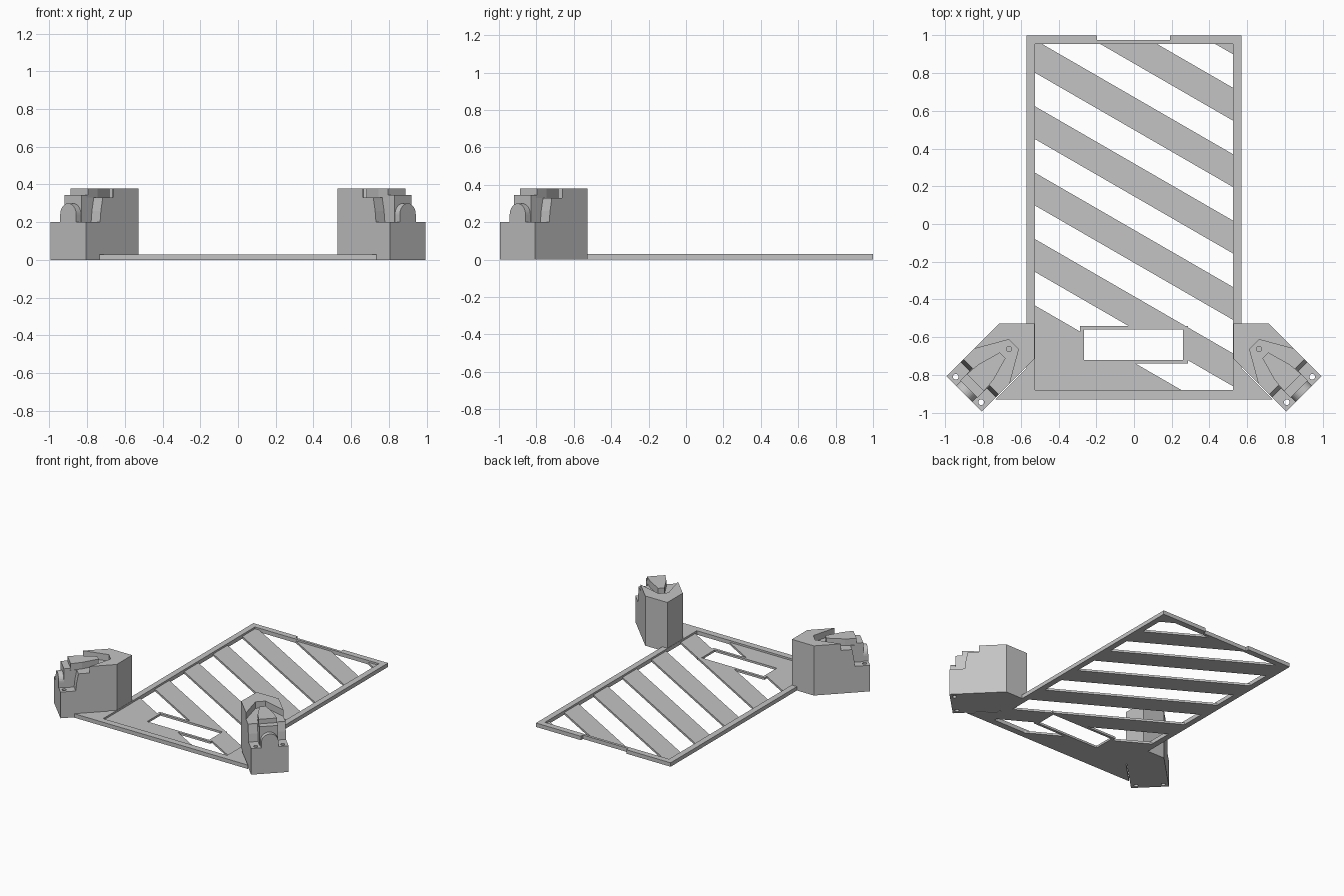
import bpy, bmesh, math
from mathutils import Matrix

if "Cube" in bpy.data.objects:
    bpy.data.objects.remove(bpy.data.objects["Cube"])

grey = bpy.data.materials.new("light grey plastic")
grey.use_nodes = True
colour = (0.55, 0.55, 0.55, 1)
grey.diffuse_color = colour
grey.node_tree.nodes["Principled BSDF"].inputs["Base Color"].default_value = colour


def prism(name, pts, lo, hi, axis="z"):
    """Extrude a 2D profile; axis z takes (x, y), y takes (x, z), x takes (y, z)."""
    place = {"z": lambda a, b, c: (a, b, c),
             "y": lambda a, b, c: (a, c, b),
             "x": lambda a, b, c: (c, a, b)}[axis]
    bm = bmesh.new()
    low = [bm.verts.new(place(a, b, lo)) for a, b in pts]
    high = [bm.verts.new(place(a, b, hi)) for a, b in pts]
    bm.faces.new(low)
    bm.faces.new(high)
    for i in range(len(pts)):
        j = (i + 1) % len(pts)
        bm.faces.new((low[i], low[j], high[j], high[i]))
    bmesh.ops.recalc_face_normals(bm, faces=bm.faces)
    mesh = bpy.data.meshes.new(name)
    bm.to_mesh(mesh)
    bm.free()
    mesh.materials.append(grey)
    obj = bpy.data.objects.new(name, mesh)
    bpy.context.collection.objects.link(obj)
    return obj


def rect(x0, x1, y0, y1):
    return [(x0, y0), (x1, y0), (x1, y1), (x0, y1)]


def circle(cx, cy, r, n=16):
    return [(cx + r * math.cos(math.tau * i / n), cy + r * math.sin(math.tau * i / n))
            for i in range(n)]


def both_sides(half):
    """Close a half outline by mirroring it across the second axis."""
    return half + [(a, -b) for a, b in reversed(half)]


def cut(obj, cutter):
    cutter.hide_render = True
    mod = obj.modifiers.new("cut", "BOOLEAN")
    mod.operation = "DIFFERENCE"
    mod.solver = "EXACT"
    mod.object = cutter
    bpy.context.view_layer.objects.active = obj
    bpy.ops.object.modifier_apply(modifier=mod.name)
    bpy.data.objects.remove(cutter)


# Base frame, widening to the towers at the front
IN_X, IN_Y0, IN_Y1 = 0.525, -0.88, 0.955
frame = prism("base_frame", [(-0.57, 1), (-0.57, -0.765), (-0.735, -0.93),
                             (0.735, -0.93), (0.57, -0.765), (0.57, 1)], 0, 0.03)
cut(frame, prism("opening", rect(-IN_X, IN_X, IN_Y0, IN_Y1), -0.1, 0.1))
cut(frame, prism("notch", rect(-0.195, 0.19, 0.975, 1.1), -0.1, 0.1))

# Thin panel with diagonal gaps and a rimmed window
panel = prism("slatted_panel", rect(-0.535, 0.535, IN_Y0 - 0.01, IN_Y1 + 0.01), 0, 0.016)
slope = -math.tan(math.radians(30))
for k in range(-2, 4):
    top = 0.45 + 0.352 * k
    end = top + slope * 2 * IN_X
    gap = prism("gap", [(-IN_X, top), (IN_X, end), (IN_X, end - 0.178),
                        (-IN_X, top - 0.178)], -0.1, 0.1)
    cut(gap, prism("window_rim", rect(-0.285, 0.285, -0.74, -0.54), -0.2, 0.2))
    if gap.data.polygons:
        cut(panel, gap)
cut(panel, prism("window", rect(-0.265, 0.26, -0.72, -0.56), -0.1, 0.1))


# Corner tower, modelled along +x and turned to its corner
def tower(side, angle):
    body = prism(side + "_tower", [(0.746, 0), (0.877, -0.132), (1.273, -0.132),
                                   (1.273, 0.132), (0.877, 0.132)], 0, 0.38)
    # channel round the central island
    cut(body, prism("channel", both_sides(
        [(0.985, 0.022), (1.11, 0.057), (1.2, 0.065), (1.2, 0.15),
         (1.1, 0.15), (0.903, 0.036)][::-1]), 0.33, 0.5))
    # stepped nose
    cut(body, prism("nose_step", [(1.19, 0.345), (1.19, 0.5), (1.4, 0.5), (1.4, 0.2),
                                  (1.237, 0.2), (1.237, 0.345)], -0.2, 0.2, "y"))
    for s in (-1, 1):
        # curved shoulder down to the screw ledge
        cut(body, prism("shoulder", [(1.166, 0.2), (1.16, 0.26), (1.148, 0.32), (1.13, 0.5),
                                     (1.4, 0.5), (1.4, 0.2)],
                        *sorted((s * 0.065, s * 0.2)), "y"))
        cut(body, prism("screw_hole", circle(1.241, s * 0.095, 0.015), -0.1, 0.5))
    cut(body, prism("pin_hole", circle(0.937, 0, 0.014), 0.26, 0.5))
    # rounded boss between the screw holes
    arc = [(0.06 * math.cos(math.pi * i / 16), 0.24 + 0.06 * math.sin(math.pi * i / 16))
           for i in range(17)]
    boss = prism(side + "_boss", [(0.06, 0.2)] + arc + [(-0.06, 0.2)], 1.22, 1.273, "x")
    for obj in (body, boss):
        obj.data.transform(Matrix.Rotation(math.radians(angle), 4, "Z"))


tower("left", -45)
tower("right", -135)
